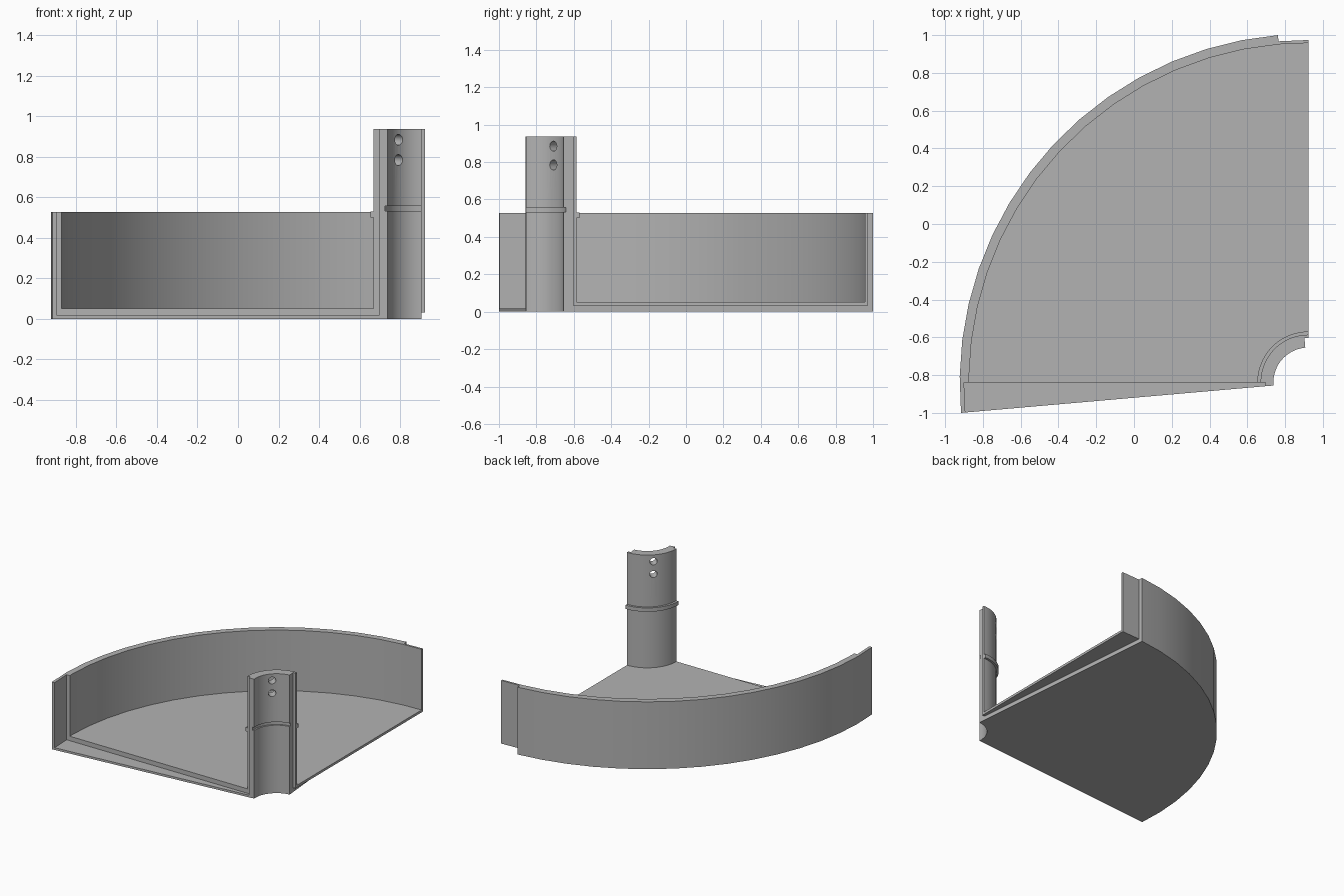
import bpy, bmesh
from math import sin, cos, radians, pi
from mathutils import Matrix, Vector

if "Cube" in bpy.data.objects:
    bpy.data.objects.remove(bpy.data.objects["Cube"], do_unlink=True)

AXIS = Vector((0.923, -0.839, 0))      # centre of the quarter ring
WALL_OUT, WALL_IN, WALL_TOP = 1.846, 1.797, 0.528
TUBE_IN, TUBE_OUT, TUBE_TOP = 0.185, 0.253, 0.937
FLOOR = 0.052
LAP = 5                                # overlap of the joint, degrees

grey = bpy.data.materials.new("plain grey")
grey.use_nodes = True
colour = (0.45, 0.45, 0.45, 1)
grey.diffuse_color = colour
grey.node_tree.nodes["Principled BSDF"].inputs["Base Color"].default_value = colour


def finish(name, bm):
    bmesh.ops.recalc_face_normals(bm, faces=bm.faces)
    mesh = bpy.data.meshes.new(name)
    bm.to_mesh(mesh)
    bm.free()
    mesh.materials.append(grey)
    obj = bpy.data.objects.new(name, mesh)
    bpy.context.collection.objects.link(obj)
    return obj


def sweep(name, profile, angles):
    """Turn a closed (radius, height) profile about the axis and cap both ends."""
    bm = bmesh.new()
    rings = []
    for a in map(radians, angles):
        rings.append([bm.verts.new(AXIS + Vector((r * cos(a), r * sin(a), z)))
                      for r, z in profile])
    n = len(profile)
    for p, q in zip(rings, rings[1:]):
        for i in range(n):
            j = (i + 1) % n
            bm.faces.new((p[i], p[j], q[j], q[i]))
    bm.faces.new(rings[0])
    bm.faces.new(rings[-1])
    return finish(name, bm)


def cut(target, cutter):
    cutter.hide_render = True
    mod = target.modifiers.new("cut", "BOOLEAN")
    mod.operation, mod.solver, mod.object = "DIFFERENCE", "EXACT", cutter
    bpy.context.view_layer.objects.active = target
    bpy.ops.object.modifier_apply(modifier=mod.name)
    bpy.data.objects.remove(cutter, do_unlink=True)


# Tray: floor, curved outer wall and hub tube with outer bead and inner groove
section = [
    (TUBE_IN, 0), (WALL_OUT, 0), (WALL_OUT, WALL_TOP), (WALL_IN, WALL_TOP),
    (WALL_IN, FLOOR), (TUBE_OUT, FLOOR), (TUBE_OUT, 0.5), (0.27, 0.5),
    (0.27, 0.53), (TUBE_OUT, 0.53), (TUBE_OUT, TUBE_TOP), (TUBE_IN, TUBE_TOP),
    (TUBE_IN, 0.558), (0.197, 0.558), (0.197, 0.533), (TUBE_IN, 0.533),
]
tray = sweep("quarter_tray", section, [90] + list(range(90 + LAP, 181 + LAP, 6)))

# Rebate under the far edge: leaves only the inner layer
low, high = -0.2, 1.2
rebate = [(0.05, low), (2.5, low), (2.5, high), (1.813, high),
          (1.813, 0.033), (0.235, 0.033), (0.235, high), (0.05, high)]
cut(tray, sweep("rebate_cutter", rebate, (85, 90, 90 + LAP)))

# Lip on the near edge: leaves only the outer layer
lip = [(0.227, 0.017), (1.823, 0.017), (1.823, high), (0.227, high)]
cut(tray, sweep("lip_cutter", lip, (180, 180 + LAP, 190)))

# Two screw holes through the tube
for height in (0.785, 0.885):
    bm = bmesh.new()
    direction = Vector((-1, 1, 0)).normalized()
    place = Matrix.Translation(AXIS + direction * 0.22 + Vector((0, 0, height)))
    turn = direction.to_track_quat("Z", "Y").to_matrix().to_4x4()
    bmesh.ops.create_cone(bm, cap_ends=True, segments=24, radius1=0.027,
                          radius2=0.027, depth=0.2, matrix=place @ turn)
    cut(tray, finish("hole_cutter", bm))

bpy.ops.object.select_all(action="DESELECT")
tray.select_set(True)
bpy.context.view_layer.objects.active = tray
bpy.ops.object.shade_smooth_by_angle(angle=pi / 6)
